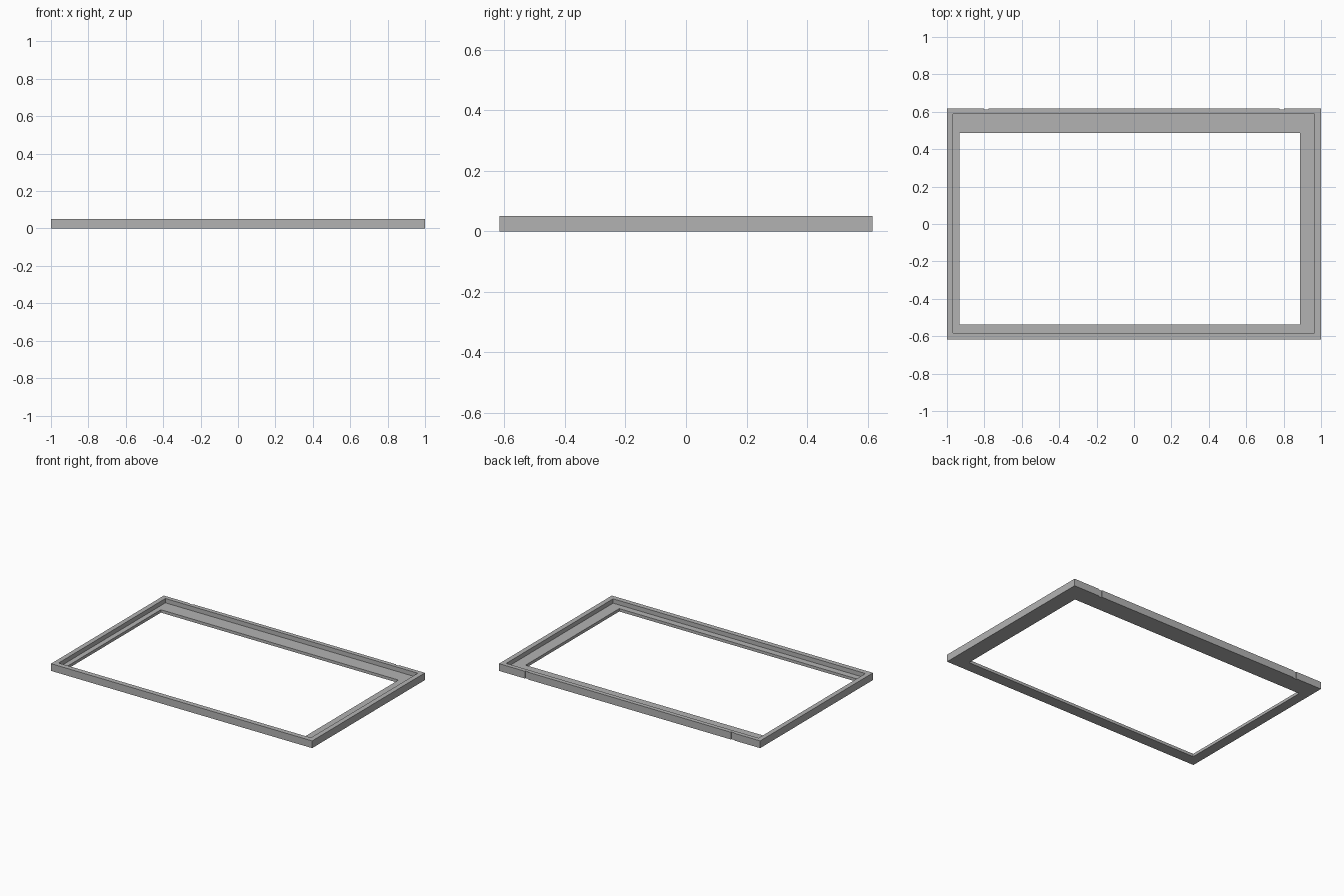
import bpy

if "Cube" in bpy.data.objects:
    bpy.data.objects.remove(bpy.data.objects["Cube"])

grey = bpy.data.materials.new("grey")
grey.diffuse_color = (0.45, 0.45, 0.45, 1)
grey.use_nodes = True
grey.node_tree.nodes["Principled BSDF"].inputs["Base Color"].default_value = grey.diffuse_color


def box(name, x0, x1, y0, y1, z0, z1):
    """Axis-aligned box between the given limits."""
    bpy.ops.mesh.primitive_cube_add(size=1)
    ob = bpy.context.object
    ob.name = name
    for v in ob.data.vertices:
        v.co = (x1 if v.co.x > 0 else x0,
                y1 if v.co.y > 0 else y0,
                z1 if v.co.z > 0 else z0)
    return ob


def cut(target, cutter):
    """Subtract the cutter from the target and remove it."""
    cutter.hide_render = True
    mod = target.modifiers.new("cut", 'BOOLEAN')
    mod.operation = 'DIFFERENCE'
    mod.solver = 'EXACT'
    mod.object = cutter
    bpy.context.view_layer.objects.active = target
    bpy.ops.object.modifier_apply(modifier=mod.name)
    bpy.data.objects.remove(cutter)


# Rectangular tray frame
HY, H = 0.617, 0.05
frame = box("tray_frame", -1, 1, -HY, HY, 0, H)
frame.data.materials.append(grey)

# Recess that leaves the thin outer rim
cut(frame, box("recess_cutter", -0.967, 0.966, -0.582, 0.587, 0.02, 0.2))

# Off-centre opening that leaves the uneven ledge
cut(frame, box("opening_cutter", -0.932, 0.888, -0.538, 0.487, -0.1, 0.2))

# Two shallow vertical grooves in the back wall
for s in (-1, 1):
    x = s * 0.79
    cut(frame, box("groove_cutter", x - 0.013, x + 0.013,
                   HY - 0.006, HY + 0.1, -0.1, 0.2))
